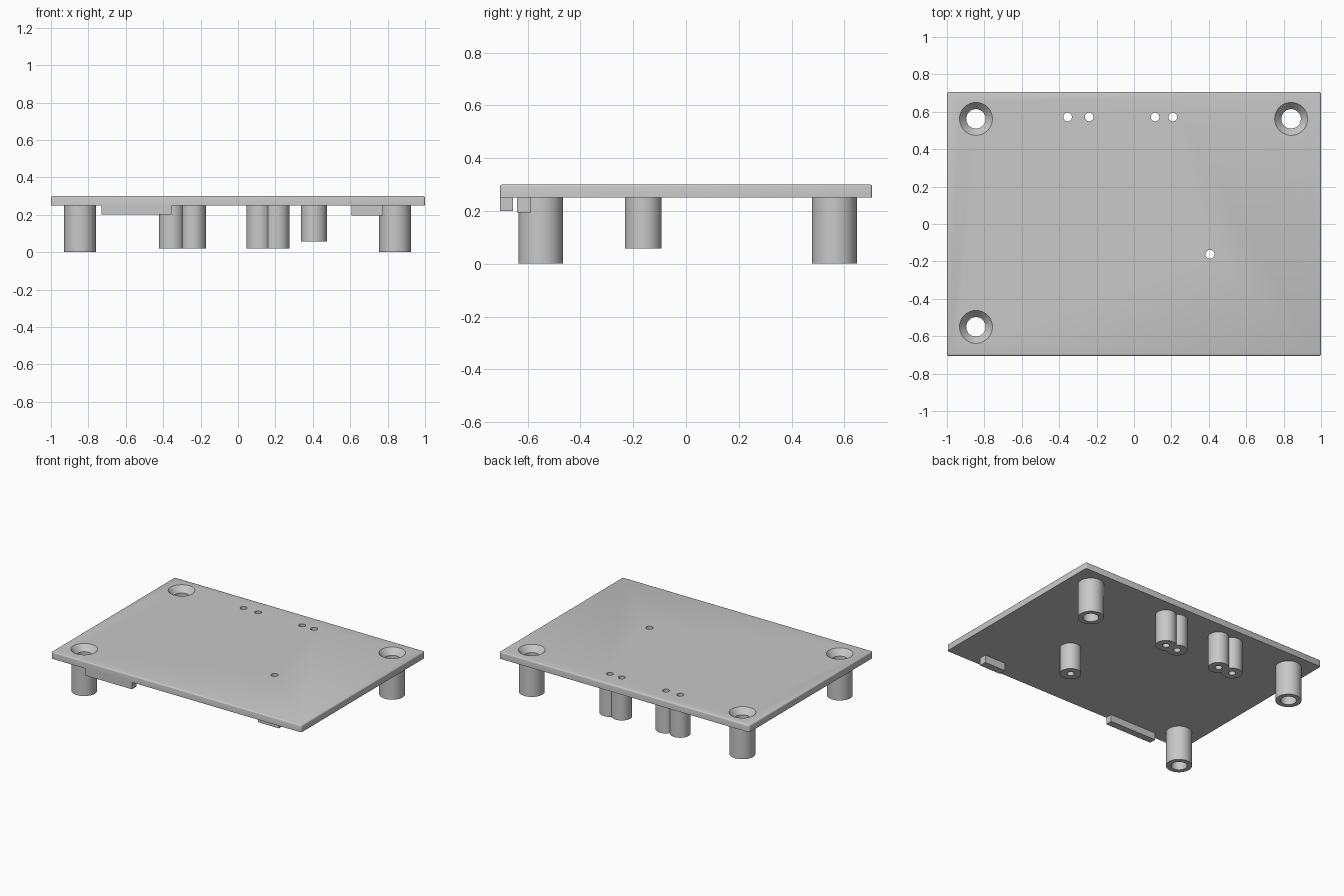
import bpy, bmesh, math

old = bpy.data.objects.get("Cube")
if old:
    bpy.data.objects.remove(old)

grey = bpy.data.materials.new("light_grey")
grey.use_nodes = True
grey.diffuse_color = (0.58, 0.58, 0.58, 1)
grey.node_tree.nodes["Principled BSDF"].inputs["Base Color"].default_value = (0.58, 0.58, 0.58, 1)

PLATE_BOTTOM, PLATE_TOP = 0.25, 0.30


def finish(bm, name):
    bmesh.ops.recalc_face_normals(bm, faces=bm.faces)
    mesh = bpy.data.meshes.new(name)
    bm.to_mesh(mesh)
    bm.free()
    mesh.materials.append(grey)
    ob = bpy.data.objects.new(name, mesh)
    bpy.context.collection.objects.link(ob)
    return ob


def box(name, x0, x1, y0, y1, z0, z1, bevel=0):
    bm = bmesh.new()
    bmesh.ops.create_cube(bm, size=1)
    for v in bm.verts:
        v.co = [a if c < 0 else b for c, a, b in zip(v.co, (x0, y0, z0), (x1, y1, z1))]
    if bevel:
        # Round every edge except those of the underside
        edges = [e for e in bm.edges if max(v.co.z for v in e.verts) > z0]
        bmesh.ops.bevel(bm, geom=edges, offset=bevel, segments=3, profile=0.5, affect='EDGES')
    return finish(bm, name)


def lathe(name, x, y, profile, sides=48):
    """Stack of rings given as (radius, z), capped at both ends."""
    bm = bmesh.new()
    rings = []
    for r, z in profile:
        rings.append([bm.verts.new((x + r * math.cos(a), y + r * math.sin(a), z))
                      for a in (math.tau * i / sides for i in range(sides))])
    for low, high in zip(rings, rings[1:]):
        for i in range(sides):
            j = (i + 1) % sides
            bm.faces.new((low[i], low[j], high[j], high[i]))
    bm.faces.new(rings[0][::-1])
    bm.faces.new(rings[-1])
    return finish(bm, name)


def combine(target, other, operation, keep=False):
    mod = target.modifiers.new("cut", 'BOOLEAN')
    mod.object, mod.operation, mod.solver = other, operation, 'EXACT'
    bpy.context.view_layer.objects.active = target
    bpy.ops.object.modifier_apply(modifier=mod.name)
    if not keep:
        bpy.data.objects.remove(other)


# Flat cover plate and the two locating tabs under its front edge
plate = box("cover_plate", -1, 1, -0.705, 0.705, PLATE_BOTTOM, PLATE_TOP, bevel=0.009)
parts = [plate,
         box("long_tab", -0.73, -0.355, -0.705, -0.655, 0.2, PLATE_BOTTOM),
         box("short_tab", 0.607, 0.775, -0.64, -0.587, 0.195, PLATE_BOTTOM)]


def post_group(name, centres, radius, foot, bore, sink=None):
    """Merged round posts, bored through together with the plate."""
    post = None
    for x, y in centres:
        new = lathe(name, x, y, [(radius, foot), (radius, PLATE_BOTTOM)])
        if post:
            combine(post, new, 'UNION')
        else:
            post = new
    for x, y in centres:
        profile = [(bore, -0.1)]
        if sink:
            slope = sink - bore
            profile += [(bore, 0.257), (sink, PLATE_TOP), (sink + slope, PLATE_TOP + 0.043)]
        else:
            profile += [(bore, 0.4)]
        cutter = lathe("bore_cutter", x, y, profile)
        combine(post, cutter, 'DIFFERENCE', keep=True)
        combine(plate, cutter, 'DIFFERENCE')
    parts.append(post)


# Corner screw posts with countersunk holes
for name, x, y in (("back_right_post", -0.845, 0.562),
                   ("back_left_post", 0.84, 0.562),
                   ("front_right_post", -0.845, -0.55)):
    post_group(name, [(x, y)], 0.085, 0, 0.052, sink=0.088)

# Paired pin posts along the back and a single pin post
post_group("right_pin_pair", [(-0.355, 0.572), (-0.24, 0.572)], 0.068, 0.02, 0.023)
post_group("left_pin_pair", [(0.113, 0.572), (0.208, 0.572)], 0.068, 0.02, 0.023)
post_group("single_pin_post", [(0.406, -0.162)], 0.07, 0.058, 0.024)

# Smooth the round walls while keeping the edges sharp
bpy.ops.object.select_all(action='DESELECT')
for ob in parts:
    ob.select_set(True)
bpy.context.view_layer.objects.active = plate
bpy.ops.object.shade_smooth_by_angle(angle=math.radians(35))
